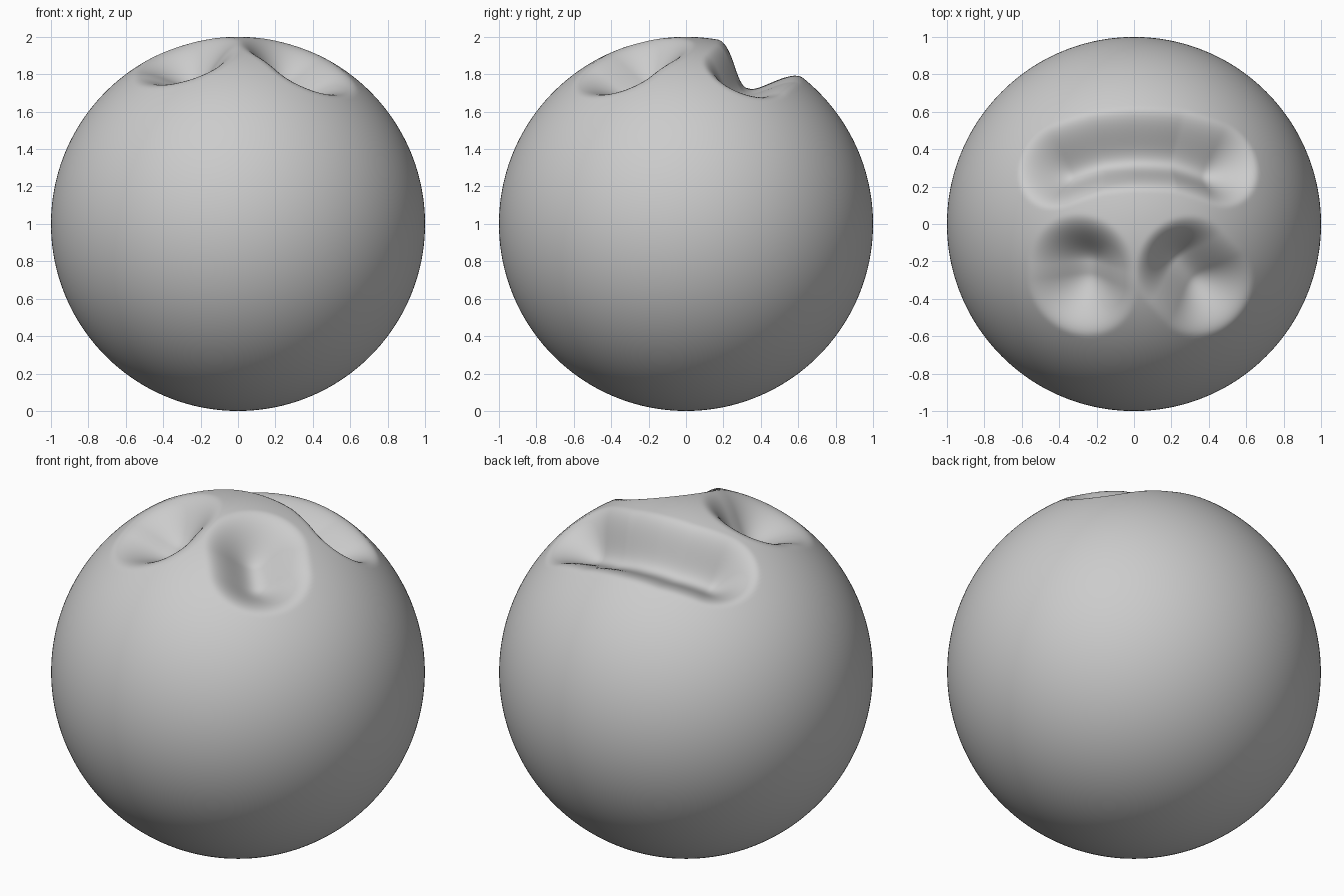
import bpy, bmesh
from mathutils import Vector
from mathutils.geometry import intersect_point_line

if "Cube" in bpy.data.objects:
    bpy.data.objects.remove(bpy.data.objects["Cube"])


def on_sphere(x, y):
    return Vector((x, y, (1 - x * x - y * y) ** 0.5))


# Dents: (path over the unit sphere seen from above, brush radius, depth)
DENTS = [
    ([(-0.29, -0.25), (-0.29, -0.33)], 0.31, 0.20),                      # left eye
    ([(0.29, -0.24), (0.39, -0.35)], 0.29, 0.20),                        # right eye
    ([(-0.41, 0.32), (-0.2, 0.39), (0, 0.41), (0.25, 0.40), (0.46, 0.33)],
     0.25, 0.205),                                                       # mouth
]


def distance_to_path(p, path):
    best = 9.0
    for a, b in zip(path, path[1:]):
        q, t = intersect_point_line(p, a, b)
        q = a.lerp(b, min(max(t, 0), 1)).normalized()
        best = min(best, (p - q).length)
    return best


paths = [([on_sphere(*c) for c in pts], r, d) for pts, r, d in DENTS]

# Quad sphere from a subdivided cube
bm = bmesh.new()
bmesh.ops.create_cube(bm, size=2)
bmesh.ops.subdivide_edges(bm, edges=bm.edges[:], cuts=95, use_grid_fill=True)
for v in bm.verts:
    x, y, z = v.co
    v.co = Vector((x * (1 - y*y/2 - z*z/2 + y*y*z*z/3) ** 0.5,
                   y * (1 - z*z/2 - x*x/2 + z*z*x*x/3) ** 0.5,
                   z * (1 - x*x/2 - y*y/2 + x*x*y*y/3) ** 0.5)).normalized()

# Press the face into the top, towards the centre
for v in bm.verts:
    p = v.co.copy()
    if p.z > 0.3:
        push = 0
        for path, radius, depth in paths:
            t = distance_to_path(p, path) / radius
            if t < 1:
                push += depth * (1 - t * t) ** 2
        v.co = p * (1 - push)
    v.co.z += 1

mesh = bpy.data.meshes.new("dented_ball")
bm.to_mesh(mesh)
bm.free()
mesh.shade_smooth()
ball = bpy.data.objects.new("dented_ball", mesh)
bpy.context.collection.objects.link(ball)
